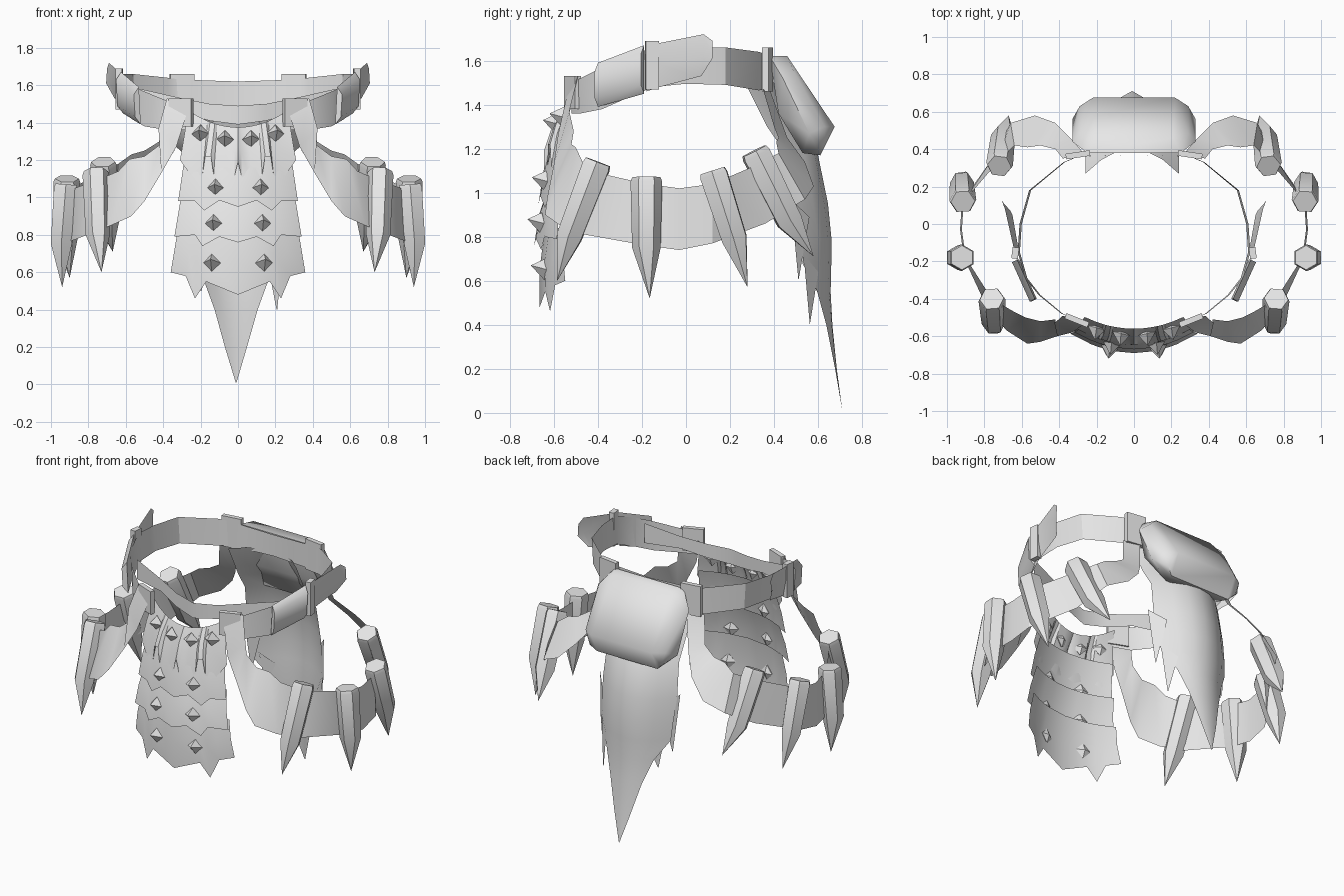
import bpy, bmesh, math
from mathutils import Vector

if "Cube" in bpy.data.objects:
    bpy.data.objects.remove(bpy.data.objects["Cube"], do_unlink=True)

GREY = bpy.data.materials.new("plain grey")
GREY.use_nodes = True
GREY.diffuse_color = (0.8, 0.8, 0.8, 1)
GREY.node_tree.nodes["Principled BSDF"].inputs["Base Color"].default_value = (0.8, 0.8, 0.8, 1)


def finish(name, bm, angle=30, closed=True):
    if closed:
        bmesh.ops.recalc_face_normals(bm, faces=bm.faces)
    me = bpy.data.meshes.new(name)
    bm.to_mesh(me)
    bm.free()
    me.materials.append(GREY)
    ob = bpy.data.objects.new(name, me)
    bpy.context.collection.objects.link(ob)
    bpy.ops.object.select_all(action='DESELECT')
    bpy.context.view_layer.objects.active = ob
    ob.select_set(True)
    bpy.ops.object.shade_smooth_by_angle(angle=math.radians(angle))
    return ob


def sheet(name, rows, angle=30):
    """Loft a sheet through rows of points."""
    bm = bmesh.new()
    grid = [[bm.verts.new(p) for p in r] for r in rows]
    for a, b in zip(grid, grid[1:]):
        for i in range(len(a) - 1):
            bm.faces.new((a[i], a[i + 1], b[i + 1], b[i]))
    return finish(name, bm, angle, False)


def hull(name, pts, angle=30):
    bm = bmesh.new()
    for p in pts:
        bm.verts.new(p)
    bmesh.ops.convex_hull(bm, input=bm.verts)
    return finish(name, bm, angle)


def both(half):
    """Mirror a half outline that starts on the centre line."""
    return [(-p[0],) + tuple(p[1:]) for p in reversed(half[1:])] + list(half)


def flip(p, s):
    return (p[0] * s, p[1], p[2])


def block(name, c, size, yaw, lean=0):
    """Box turned about z, with its top leaning outward by 'lean'."""
    pts = []
    for i in (-1, 1):
        for j in (-1, 1):
            for k in (-1, 1):
                u, v = i * size[0] / 2, j * size[1] / 2 + k * lean
                pts.append((c[0] + u * math.cos(yaw) - v * math.sin(yaw),
                            c[1] + u * math.sin(yaw) + v * math.cos(yaw),
                            c[2] + k * size[2] / 2))
    return hull(name, pts)


def horn(name, top, shoulder, tip, r=0.072):
    """Six-sided peg with a pointed end."""
    top, shoulder, tip = map(Vector, (top, shoulder, tip))
    q = (shoulder - top).to_track_quat('Z', 'Y')
    bm = bmesh.new()
    rings = []
    for c, rad in ((top, r * 0.9), (top + (shoulder - top) * 0.06, r), (shoulder, r * 0.9)):
        rings.append([bm.verts.new(c + q @ Vector((rad * math.cos(i * math.pi / 3),
                      rad * math.sin(i * math.pi / 3), 0))) for i in range(6)])
    end = bm.verts.new(tip)
    bm.faces.new(rings[0])
    for i in range(6):
        j = (i + 1) % 6
        for a, b in zip(rings, rings[1:]):
            bm.faces.new((a[i], a[j], b[j], b[i]))
        bm.faces.new((rings[2][i], rings[2][j], end))
    return finish(name, bm, 50)


# waist belt: x, y, bottom z, top z, outward lean of the top edge
belt = [(0, .37, 1.48, 1.62), (.3, .36, 1.47, 1.63), (.37, .33, 1.465, 1.64),
        (.55, .18, 1.49, 1.66), (.60, 0, 1.495, 1.66), (.61, -.15, 1.48, 1.66),
        (.57, -.29, 1.42, 1.61), (.5, -.38, 1.38, 1.57), (.38, -.48, 1.36, 1.52), (.27, -.52, 1.36, 1.5)]
belt = both(belt)
sheet("waist_belt", [[(x * 1.02, y, t) for x, y, b, t in belt], [(x, y, b) for x, y, b, t in belt]])
front = both([(0, -.465, 1.39, 1.49), (.15, -.425, 1.41, 1.5), (.3, -.37, 1.45, 1.53), (.52, -.31, 1.45, 1.58)])
sheet("inner_front_belt", [[(x, y, t) for x, y, b, t in front], [(x, y, b) for x, y, b, t in front]])

# hanging side strap: upper edge and lower edge, front to back
upper = [(.38, -.49, 1.53), (.425, -.53, 1.37), (.42, -.51, 1.28), (.5, -.52, 1.22), (.58, -.50, 1.205),
         (.64, -.47, 1.14), (.76, -.40, 1.09), (.90, -.18, 1.04), (.92, -.03, 1.02), (.91, .12, 1.04),
         (.73, .33, 1.13), (.64, .42, 1.18), (.57, .41, 1.23), (.5, .42, 1.25), (.42, .40, 1.3), (.38, .35, 1.47)]
lower = [(.26, -.53, 1.49), (.33, -.58, 1.27), (.41, -.60, 1.13), (.5, -.63, .98), (.57, -.64, .90),
         (.68, -.57, .85), (.78, -.46, .81), (.91, -.18, .76), (.93, -.03, .74), (.92, .12, .77),
         (.75, .36, .86), (.66, .54, .97), (.53, .58, 1.03), (.42, .54, 1.14), (.34, .46, 1.25), (.27, .38, 1.47)]
horns = [("front", (.76, -.40, 1.14), (.75, -.53, .80), (.73, -.585, .60)),
         ("mid_front", (.92, -.18, 1.07), (.945, -.18, .75), (.94, -.165, .52)),
         ("mid_back", (.915, .12, 1.10), (.92, .22, .79), (.90, .28, .57)),
         ("back", (.72, .31, 1.19), (.70, .47, .87), (.67, .58, .71))]

for side, s in (("left", 1), ("right", -1)):
    sheet(side + "_hanging_strap", [[flip(p, s) for p in upper], [flip(p, s) for p in lower]])
    for n, *pts in horns:
        horn(f"{side}_{n}_horn", *[flip(p, s) for p in pts])
    # bulging buckle plate, keeper loop and loose pointed strap end
    plate = []
    for x, y, b, t in ((.52, -.40, 1.39, 1.59), (.615, -.19, 1.45, 1.67)):
        plate += [(x * s, y, b), (x * s + .01 * s, y, t),
                  (s * (x + .03), y - .015, b + .04), (s * (x + .037), y - .015, t - .04)]
    hull(side + "_buckle_plate", plate, 60)
    block(side + "_keeper_loop", (.635 * s, -.155, 1.58), (.035, .06, .22), .12 * s)
    sheet(side + "_strap_end", [[(.64 * s, -.18, 1.66), (.645 * s, -.12, 1.68), (.69 * s, .08, 1.72), (.70 * s, .12, 1.69)],
                                [(.63 * s, -.18, 1.57), (.64 * s, -.12, 1.58), (.69 * s, .08, 1.62), (.705 * s, .12, 1.61)],
                                [(.62 * s, -.18, 1.46), (.62 * s, -.12, 1.48), (.65 * s, .05, 1.525), (.66 * s, .07, 1.53)]])
    block(side + "_front_loop", (.305 * s, -.515, 1.455), (.13, .03, .15), .38 * s)
    block(side + "_back_loop", (.30 * s, .37, 1.56), (.13, .03, .2), -.15 * s)

# layered apron: top half-width, top z, top y, bottom y, bottom outline
rows = [(.265, 1.375, -.56, -.645, [(0, 1.19), (.02, 1.11), (.07, 1.09), (.13, 1.12), (.145, 1.22),
                                   (.175, 1.22), (.19, 1.12), (.24, 1.10), (.31, 1.20)]),
        (.28, 1.25, -.60, -.67, [(0, .95), (.1, .985), (.18, .93), (.23, .98), (.32, .98)]),
        (.30, 1.03, -.625, -.69, [(0, .76), (.1, .79), (.19, .74), (.23, .80), (.34, .79)]),
        (.32, .84, -.64, -.665, [(0, .48), (.17, .55), (.23, .46), (.28, .58), (.36, .60)])]
for n, (w, tz, ty, by, out) in enumerate(rows):
    out = both(out)
    wide = out[-1][0]
    rise = .09 if n == 0 else 0
    top = [(x / wide * w, ty + .9 * (x / wide * w) ** 2, tz + rise * (x / wide) ** 2) for x, z in out]
    low = [(x, by + .9 * x * x, z) for x, z in out]
    mid = [((a[0] + b[0]) / 2, (a[1] + b[1]) / 2 - .012, (a[2] + b[2]) / 2) for a, b in zip(top, low)]
    sheet(f"apron_layer_{n + 1}", [top, mid, low])

# pyramid studs
studs = [(.07, -.585, 1.31), (.2, -.555, 1.34), (.12, -.635, 1.05), (.13, -.655, .86), (.14, -.64, .65)]
for n, (x, y, z) in enumerate(studs):
    for s in (1, -1):
        ring = [(s * x + .047 * dx, y + .012 * dx * s, z + .05 * dz) for dx, dz in ((1, 0), (-1, 0), (0, 1), (0, -1))]
        hull(f"{'left' if s > 0 else 'right'}_stud_{n + 1}", ring + [(s * x * 1.05, y - .065, z + .02), (s * x, y + .02, z)])

# rounded pouch at the back
pouch = [(.25, .38, 1.62), (.21, .46, 1.62), (.29, .49, 1.55), (.33, .44, 1.52), (.33, .56, 1.27), (.29, .63, 1.3),
         (.22, .675, 1.30), (.22, .61, 1.17), (.20, .53, 1.18), (.27, .42, 1.36), (.26, .63, 1.21)]
hull("back_pouch", pouch + [flip(p, -1) for p in pouch], 60)

# ragged tail cloth: z, centre y, left half-width, right half-width
tail = [(1.5, .40, .25, .25), (1.3, .50, .25, .25), (1.17, .60, .26, .26), (.95, .645, .27, .27),
        (.80, .66, .26, .26), (.68, .66, .245, .25), (.55, .657, .17, .17), (.40, .665, .115, .115),
        (.2, .685, .058, .06), (.01, .71, .002, .002)]
rows = []
for z, y, l, r in tail:
    xs = [-r, -r * .66, -r * .33, 0, l * .33, l * .66, l]
    rows.append([(x - .01, y - 2.1 * x * x, z) for x in xs])
sheet("tail_cloth", rows, 60)
for n, (s, z, tipz, w) in enumerate([(1, .72, .40, .21), (-1, .72, .50, .20), (1, .97, .60, .262), (-1, .97, .60, .262)]):
    a, b = w + .03, w - .05
    sheet(f"tail_tatter_{n + 1}", [[(s * a, .655 - 2.1 * a * a, z), (s * b, .655 - 2.1 * b * b, z - .08)],
                                   [(s * w, .655 - 2.1 * w * w, tipz), (s * (w - .004), .655 - 2.1 * w * w, tipz)]])
